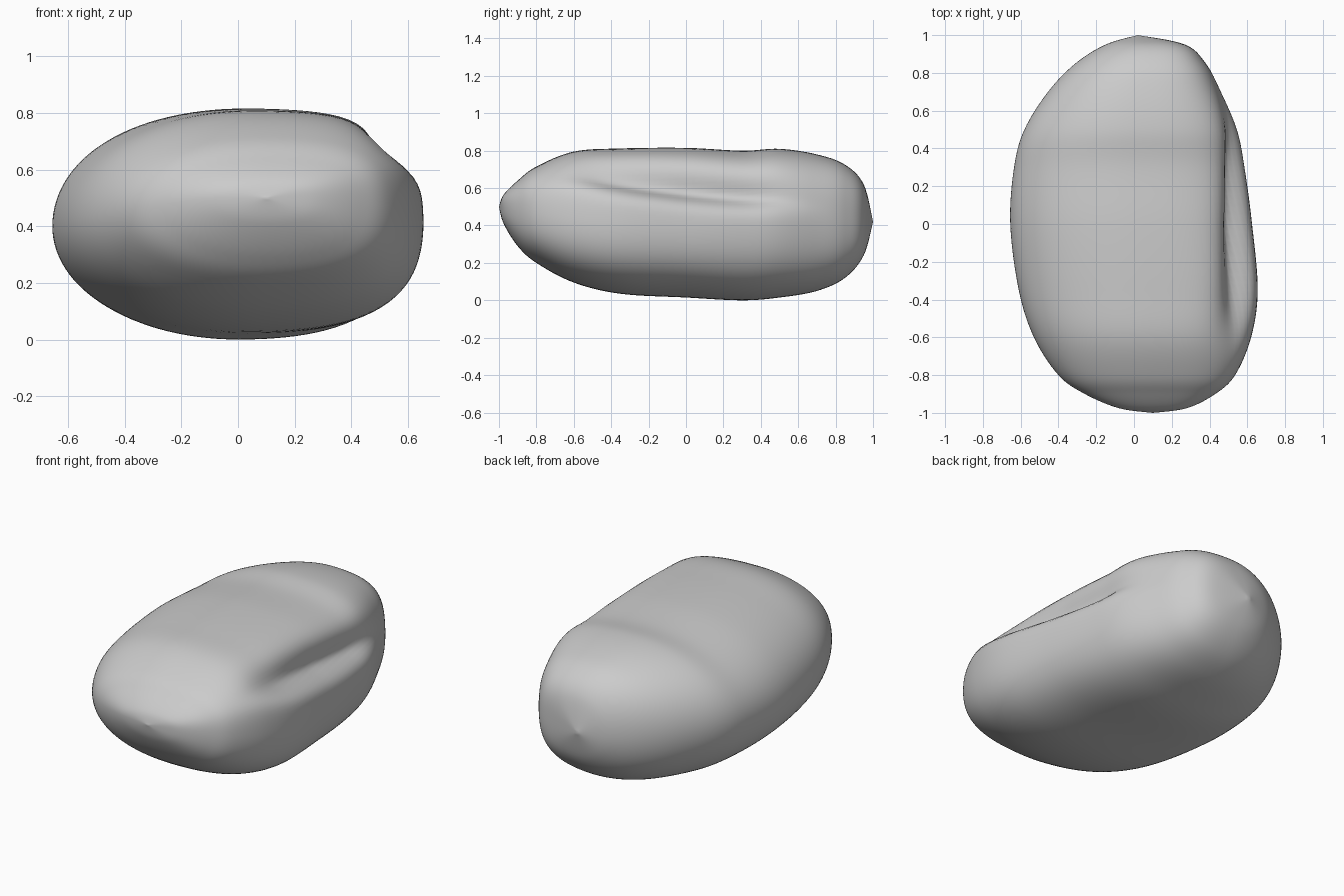
import bpy, bmesh, math

if "Cube" in bpy.data.objects:
    bpy.data.objects.remove(bpy.data.objects["Cube"])

# Stations along the length: y, left x, right x, bottom z, top z, widest z
STATIONS = [
    (-1.00, .10, .10, .50, .50, .50), (-.975, -.08, .28, .41, .565, .50),
    (-.90, -.26, .43, .29, .64, .48), (-.80, -.40, .535, .20, .715, .46),
    (-.60, -.53, .62, .095, .795, .43), (-.35, -.61, .655, .035, .812, .41),
    (0, -.655, .625, .015, .815, .40), (.30, -.635, .585, .0, .80, .41),
    (.50, -.58, .545, .015, .81, .42), (.70, -.455, .46, .05, .78, .42),
    (.85, -.31, .38, .12, .725, .42), (.95, -.15, .27, .24, .62, .42),
    (1.00, .02, .02, .42, .42, .42),
]
STEPS, SIDES = 8, 112


def station(u):
    """Catmull-Rom blend of neighbouring stations."""
    i = min(int(u), len(STATIONS) - 2)
    t = u - i
    p1, p2 = STATIONS[i], STATIONS[i + 1]
    p0 = STATIONS[i - 1] if i else p1
    p3 = STATIONS[i + 2] if i + 2 < len(STATIONS) else p2
    return [.5 * (2 * b + (c - a) * t + (2 * a - 5 * b + 4 * c - d) * t * t
                  + (3 * b - a - 3 * c + d) * t ** 3)
            for a, b, c, d in zip(p0, p1, p2, p3)]


def section_point(s, angle):
    """Rounded cross-section with a crease along the upper right side."""
    y, xl, xr, zb, zt, zm = s
    c, n = math.cos(angle), math.sin(angle)
    cx = (xl + xr) / 2 + .03 * (1 - y * y)
    power = (2.9 if n > 0 else 2.6) if c > 0 else 2.1
    power = 2 + (power - 2) * abs(math.sin(2 * angle)) ** .5
    r = (abs(c) ** power + abs(n) ** power) ** (-1 / power)
    # Crease follows a line that descends toward the back
    deg = (math.degrees(angle) + 180) % 360 - 180
    d = deg - (29 - 17 * y)
    width = 15 if d > 0 else 10
    depth = (.21 - .12 * max(0, y)) * math.exp(-((y - .0) / .58) ** 4)
    r -= depth * math.exp(-(d / width) ** 2)
    x = cx + r * c * ((xr - cx) if c > 0 else (cx - xl))
    z = zm + r * n * ((zt - zm) if n > 0 else (zm - zb))
    return x, y, z


# Loft the body through its sections
bm = bmesh.new()
total = (len(STATIONS) - 1) * STEPS
rings = []
for k in range(1, total):
    s = station(k / STEPS)
    rings.append([bm.verts.new(section_point(s, 2 * math.pi * j / SIDES))
                  for j in range(SIDES)])
for a, b in zip(rings, rings[1:]):
    for j in range(SIDES):
        m = (j + 1) % SIDES
        bm.faces.new((a[j], a[m], b[m], b[j]))
# Close the two rounded ends
for row, ring in ((STATIONS[0], rings[0]), (STATIONS[-1], rings[-1])):
    tip = bm.verts.new((row[1], row[0], row[3]))
    for j in range(SIDES):
        bm.faces.new((tip, ring[j], ring[(j + 1) % SIDES]))
bmesh.ops.recalc_face_normals(bm, faces=bm.faces)
for f in bm.faces:
    f.smooth = True
mesh = bpy.data.meshes.new("stone")
bm.to_mesh(mesh)
bm.free()
stone = bpy.data.objects.new("stone", mesh)
bpy.context.collection.objects.link(stone)
